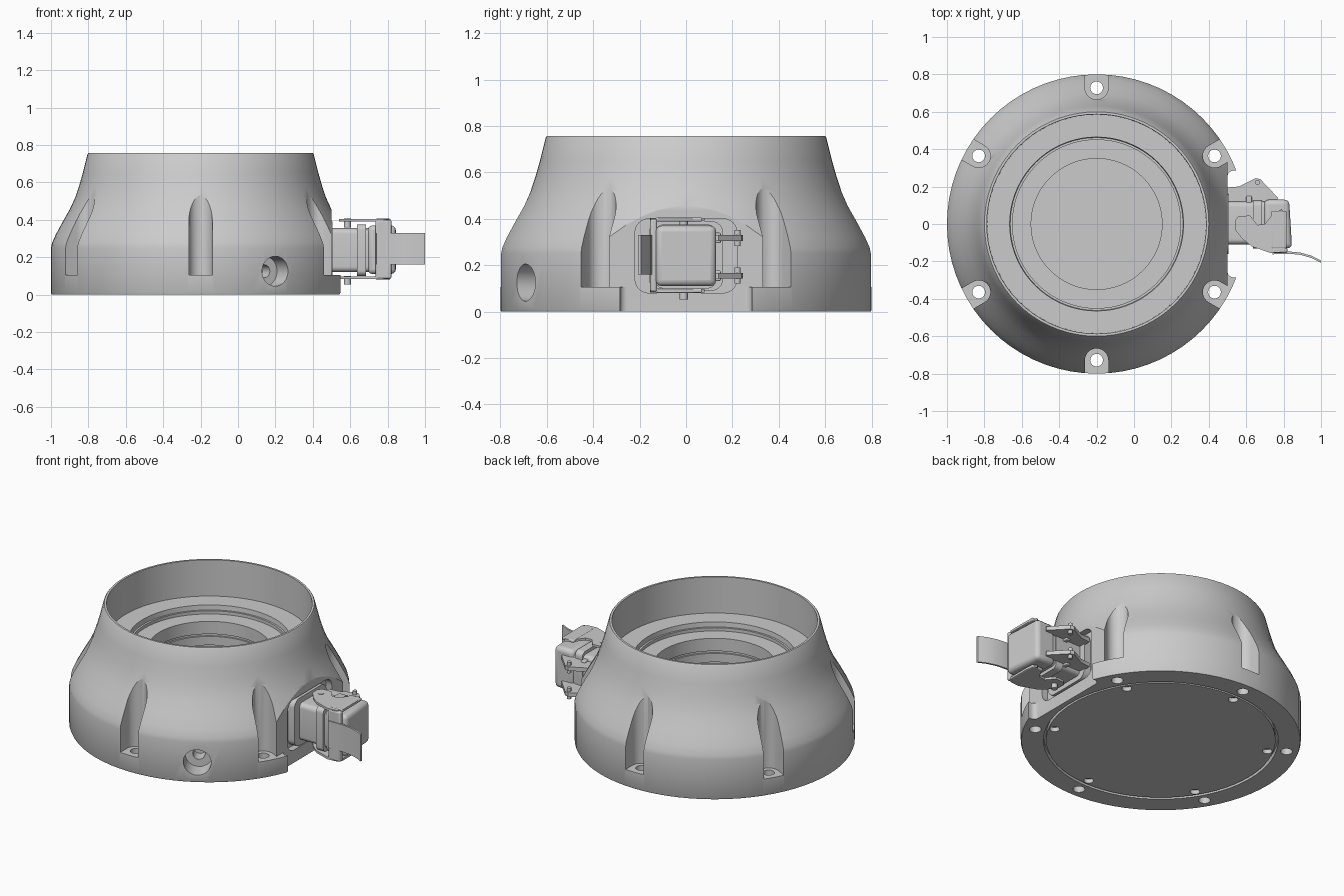
import bpy, bmesh, math
from mathutils import Matrix, Vector

if "Cube" in bpy.data.objects:
    bpy.data.objects.remove(bpy.data.objects["Cube"])

CX = -0.2  # axis of the round housing
ANGLES = [math.radians(30 + 60 * i) for i in range(6)]


def finish(name, bm, angle=30):
    bmesh.ops.recalc_face_normals(bm, faces=bm.faces)
    me = bpy.data.meshes.new(name)
    bm.to_mesh(me)
    bm.free()
    ob = bpy.data.objects.new(name, me)
    bpy.context.collection.objects.link(ob)
    smooth(ob, angle)
    return ob


def smooth(ob, angle=30):
    bpy.ops.object.select_all(action='DESELECT')
    ob.select_set(True)
    bpy.context.view_layer.objects.active = ob
    bpy.ops.object.shade_smooth_by_angle(angle=math.radians(angle))


def lathe(name, profile, n=72):
    bm = bmesh.new()
    rings = [[bm.verts.new((CX + r * math.cos(2 * math.pi * i / n),
                            r * math.sin(2 * math.pi * i / n), z)) for r, z in profile]
             for i in range(n)]
    k = len(profile)
    for i in range(n):
        a, b = rings[i], rings[(i + 1) % n]
        for j in range(k):
            bm.faces.new((a[j], b[j], b[(j + 1) % k], a[(j + 1) % k]))
    return finish(name, bm)


def prism(name, pts, z0, z1, mat=Matrix()):
    bm = bmesh.new()
    lo = [bm.verts.new(mat @ Vector((x, y, z0))) for x, y in pts]
    hi = [bm.verts.new(mat @ Vector((x, y, z1))) for x, y in pts]
    bm.faces.new(lo)
    bm.faces.new(hi)
    n = len(pts)
    for i in range(n):
        bm.faces.new((lo[i], lo[(i + 1) % n], hi[(i + 1) % n], hi[i]))
    return finish(name, bm)


def circle(x, y, r, n=24):
    return [(x + r * math.cos(2 * math.pi * i / n), y + r * math.sin(2 * math.pi * i / n))
            for i in range(n)]


def round_rect(x0, x1, y0, y1, r, n=6):
    pts = []
    for k, (cx, cy) in enumerate([(x1 - r, y1 - r), (x0 + r, y1 - r),
                                  (x0 + r, y0 + r), (x1 - r, y0 + r)]):
        for i in range(n + 1):
            a = math.pi / 2 * (k + i / n)
            pts.append((cx + r * math.cos(a), cy + r * math.sin(a)))
    return pts


def box(name, x0, x1, y0, y1, z0, z1, bevel=0):
    ob = prism(name, [(x0, y0), (x1, y0), (x1, y1), (x0, y1)], z0, z1)
    if bevel:
        m = ob.modifiers.new("bevel", 'BEVEL')
        m.width, m.segments = bevel, 3
        bpy.ops.object.modifier_apply(modifier=m.name)
        smooth(ob)
    return ob


def cut(target, cutter):
    bpy.context.view_layer.objects.active = target
    m = target.modifiers.new("cut", 'BOOLEAN')
    m.operation, m.solver, m.object = 'DIFFERENCE', 'EXACT', cutter
    bpy.ops.object.modifier_apply(modifier=m.name)
    bpy.data.objects.remove(cutter)


# local (x, y, z) -> world (z, x, y): outlines drawn in the side view, extruded along x
SIDE = Matrix(((0, 0, 1, 0), (1, 0, 0, 0), (0, 1, 0, 0), (0, 0, 0, 1)))

# round housing with stepped bore
housing = lathe("housing", [
    (0.67, 0), (0.796, 0), (0.80, 0.008), (0.80, 0.25), (0.795, 0.275), (0.775, 0.32),
    (0.74, 0.385), (0.70, 0.455), (0.67, 0.52), (0.65, 0.58), (0.63, 0.65), (0.605, 0.75),
    (0.60, 0.757), (0.587, 0.757), (0.585, 0.53), (0.465, 0.53), (0.462, 0.50),
    (0.45, 0.50), (0.45, 0.48), (0.35, 0.48), (0.35, 0.40), (0.36, 0.40), (0.36, 0.385),
    (0.35, 0.385), (0.35, 0.33), (0.57, 0.33), (0.57, 0.03), (0.67, 0.03)])

# flat face for the connector, with a shallow rounded recess
cut(housing, prism("cutter", round_rect(0.5, 0.9, -0.285, 0.285, 0.03), -0.1, 0.15))
cut(housing, box("cutter", 0.5, 0.9, -0.345, 0.345, 0.105, 0.9))
cut(housing, prism("cutter", round_rect(-0.22, 0.22, 0.08, 0.40, 0.06), 0.46, 0.6, SIDE))

# mounting pockets and bolt holes
for a in ANGLES:
    place = Matrix.Translation((CX, 0, 0)) @ Matrix.Rotation(a, 4, 'Z')
    arc = [(0.728 - 0.0625 * math.cos(t), 0.0625 * math.sin(t))
           for t in [math.pi * (i / 16 - 0.5) for i in range(17)]]
    cut(housing, prism("cutter", arc + [(1, 0.0625), (1, -0.0625)], 0.105, 0.9, place))
    cut(housing, prism("cutter", circle(0.728, 0, 0.034), -0.1, 0.2, place))

# stepped radial side port
port = (Matrix.Translation((CX, 0, 0.125)) @ Matrix.Rotation(math.radians(-60), 4, 'Z')
        @ Matrix.Rotation(math.pi / 2, 4, 'Y'))
cut(housing, prism("cutter", circle(0, 0, 0.08, 32), 0.68, 1, port))
cut(housing, prism("cutter", circle(0, 0, 0.035), 0.60, 1, port))
smooth(housing)

# bottom cover with screw holes
cover = prism("bottom_cover", circle(CX, 0, 0.655, 72), 0.002, 0.029)
for a in ANGLES:
    a += 0.03
    cut(cover, prism("cutter", circle(CX + 0.62 * math.cos(a), 0.62 * math.sin(a), 0.028),
                     -0.1, 0.1))
smooth(cover)

# connector: flange, socket, seal collars, hood
prism("connector_flange", round_rect(-0.16, 0.16, 0.09, 0.39, 0.05), 0.45, 0.505, SIDE)
prism("connector_socket", round_rect(-0.11, 0.12, 0.12, 0.355, 0.03), 0.45, 0.66, SIDE)
prism("connector_collar", round_rect(-0.13, 0.125, 0.10, 0.375, 0.03), 0.635, 0.685, SIDE)
prism("connector_neck", round_rect(-0.115, 0.12, 0.12, 0.355, 0.03), 0.66, 0.75, SIDE)
hood = box("connector_hood", 0.695, 0.845, -0.13, 0.13, 0.11, 0.37, 0.025)
for v in hood.data.vertices:
    v.co.x -= 0.06 * (v.co.y + 0.13) if v.co.x > 0.77 else 0

# locking lever: mirrored side plates, bridge and curved handle
plate = [(0.54, 0.02), (0.56, 0.042), (0.62, 0.045), (0.66, -0.005), (0.70, 0.0),
         (0.74, 0.05), (0.79, 0.08), (0.815, 0.03), (0.815, -0.12), (0.79, -0.15),
         (0.73, -0.155), (0.63, -0.12), (0.58, -0.08), (0.54, -0.03)]
for side, z in (("lower", 0.083), ("upper", 0.390)):
    prism("lever_plate_" + side, plate, z, z + 0.014)
    prism("lever_pivot_" + side, circle(0.585, -0.01, 0.018), z - 0.03, z + 0.045 - 0.0285)
    box("lever_hub_" + side, 0.735, 0.815, -0.13, 0.07, z - 0.002, z + 0.016, 0.006)
box("lever_bridge", 0.735, 0.82, -0.155, -0.125, 0.085, 0.40, 0.01)
path = [(0.74, -0.15), (0.83, -0.147), (0.89, -0.153), (0.95, -0.170), (1.0, -0.195)]
prism("lever_handle", path + [(x, y - 0.012) for x, y in reversed(path)], 0.16, 0.33)

# hinge bracket on the far side
bracket = [(0.495, 0.11), (0.495, 0.195), (0.56, 0.20), (0.65, 0.245), (0.675, 0.24),
           (0.77, 0.14), (0.76, 0.11)]
for side, z in (("lower", 0.142), ("upper", 0.305)):
    prism("hinge_bracket_" + side, bracket, z, z + 0.025)
    prism("hinge_pin_" + side, circle(0.66, 0.222, 0.013, 16), z - 0.022, z + 0.047)
    box("hinge_lug_" + side, 0.60, 0.63, 0.10, 0.15, z - 0.01, z + 0.035, 0.006)
